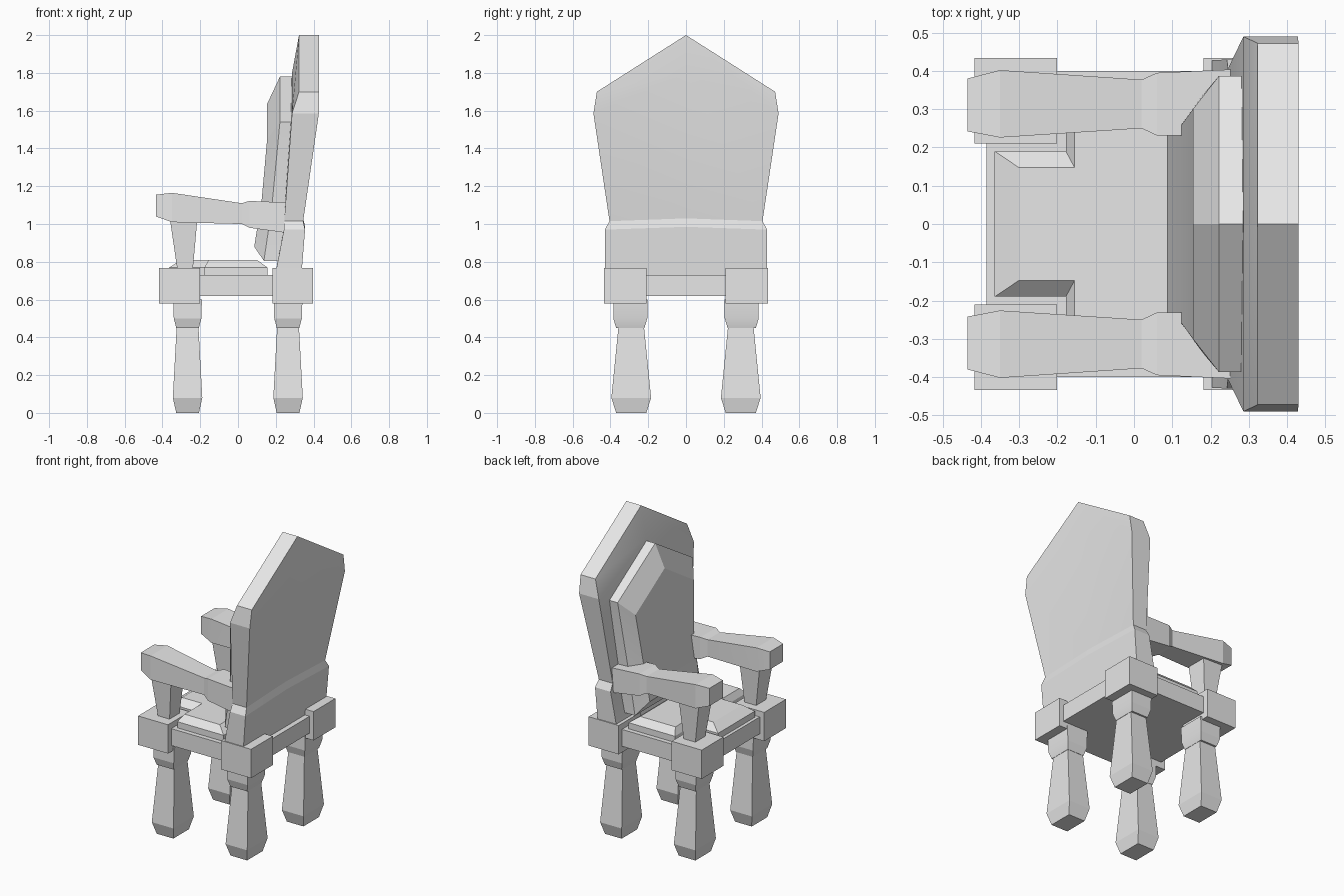
import bpy, bmesh, math
from mathutils import Vector

cube = bpy.data.objects.get("Cube")
if cube:
    bpy.data.objects.remove(cube, do_unlink=True)

mat = bpy.data.materials.new("plain grey")
mat.use_nodes = True
GREY = (0.8, 0.8, 0.8, 1)
mat.diffuse_color = GREY
mat.node_tree.nodes["Principled BSDF"].inputs["Base Color"].default_value = GREY


def loft(name, rings):
    """Join equal-length point rings and close both ends with strips."""
    bm = bmesh.new()
    loops = [[bm.verts.new(p) for p in ring] for ring in rings]
    n = len(loops[0])
    for a, b in zip(loops, loops[1:]):
        for i in range(n):
            j = (i + 1) % n
            bm.faces.new((a[i], a[j], b[j], b[i]))
    for ring in (loops[0], loops[-1]):
        for i in range((n - 1) // 2):
            quad = (ring[i], ring[i + 1], ring[n - 2 - i], ring[n - 1 - i])
            bm.faces.new(list(dict.fromkeys(quad)))
    bmesh.ops.recalc_face_normals(bm, faces=bm.faces)
    mesh = bpy.data.meshes.new(name)
    bm.to_mesh(mesh)
    bm.free()
    mesh.materials.append(mat)
    obj = bpy.data.objects.new(name, mesh)
    bpy.context.collection.objects.link(obj)
    bpy.ops.object.select_all(action='DESELECT')
    obj.select_set(True)
    bpy.context.view_layer.objects.active = obj
    bpy.ops.object.shade_smooth_by_angle(angle=math.radians(15))
    return obj


def rect(cx, cy, z, hx, hy):
    return [(cx - hx, cy - hy, z), (cx + hx, cy - hy, z),
            (cx + hx, cy + hy, z), (cx - hx, cy + hy, z)]


def mirrored(half, place):
    """Ring from a one-sided outline and its mirror image across y."""
    return ([place(u, -y) for u, y in half]
            + [place(u, y) for u, y in reversed(half) if y])


# Legs and corner blocks
leg_profile = [(0, .06, .08), (.08, .078, .105), (.45, .058, .068)]
collar_profile = [(.45, .06, .075), (.5, .073, .09), (.6, .076, .09)]
for end, x, block_x in (("front", -.267, -.309), ("back", .265, .29)):
    for side, s in (("left", 1), ("right", -1)):
        tag = f"{end}_{side}"
        loft(tag + "_leg", [rect(x, s * .29, *p) for p in leg_profile])
        loft(tag + "_leg_collar", [rect(x, s * .295, *p) for p in collar_profile])
        loft(tag + "_corner_block",
             [rect(block_x, s * .322, z, .108, .112) for z in (.58, .768)])

# Seat frame
loft("seat_frame", [rect(-.008, 0, z, .377, .4) for z in (.62, .73)])

# Seat cushion, narrowed between the arm posts
base = [(-.364, .19), (-.178, .19), (-.178, .37), (.155, .37)]
crown = [(-.30, .147), (-.155, .147), (-.155, .33), (.10, .33)]
loft("seat_cushion", [mirrored(half, lambda x, y: (x, y, z))
                      for half, z in ((base, .72), (base, .77), (crown, .81))])

# Arm rests and their posts: x, inner y, outer y, bottom z, top z
arm_profile = [(-.435, .242, .38, 1.04, 1.155), (-.35, .226, .402, 1.01, 1.165),
               (.02, .25, .377, 1.0, 1.11), (.06, .231, .395, .98, 1.122),
               (.28, .23, .405, .95, 1.113)]
for side, s in (("left", 1), ("right", -1)):
    loft(side + "_arm_rest",
         [[(x, s * a, lo), (x, s * b, lo), (x, s * b, hi), (x, s * a, hi)]
          for x, a, b, lo, hi in arm_profile])
    loft(side + "_arm_post", [rect(-.28, s * .313, .75, .04, .05),
                              rect(-.288, s * .313, 1.03, .073, .07)])

# Backrest slab: side z, centre z, half width, front x, rear x
back_rows = [(.72, .72, .427, .195, .335), (.97, .985, .43, .243, .355),
             (1.015, 1.03, .405, .245, .345), (1.585, 1.8, .49, .286, .428),
             (1.7, 2.0, .472, .323, .43)]
loft("backrest", [[(f, -w, z), (f, 0, c), (f, w, z), (r, w, z), (r, 0, c), (r, -w, z)]
                  for z, c, w, f, r in back_rows])

# Backrest pad: outlines of (z, half width) with x for each point
rim = [(.805, .33), (1.08, .335), (1.54, .387), (1.78, 0)]
face = [(.88, .25), (1.125, .26), (1.445, .30), (1.635, 0)]
layers = [(rim, (.24, .28, .3, .3)), (rim, (.137, .178, .222, .222)),
          (face, (.086, .125, .154, .154))]
rings = []
for outline, depth in layers:
    x_at = {z: x for (z, _), x in zip(outline, depth)}
    rings.append(mirrored(outline, lambda z, y: (x_at[z], y, z)))
loft("backrest_pad", rings)
